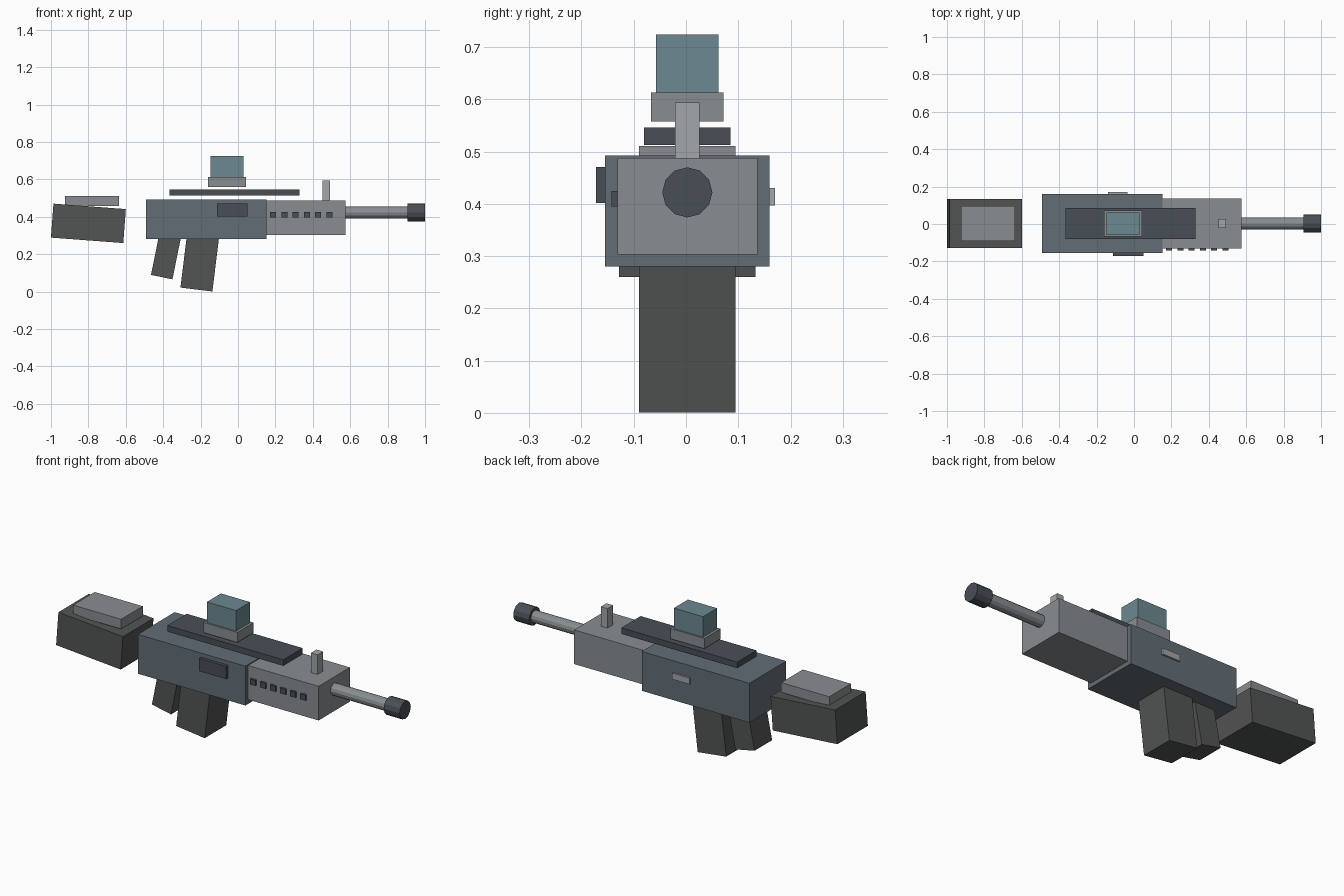
import bpy, bmesh
from math import radians
from mathutils import Matrix

if "Cube" in bpy.data.objects:
    bpy.data.objects.remove(bpy.data.objects["Cube"])

YC = 0.0025  # mid-plane of the body


def material(name, rgb):
    m = bpy.data.materials.new(name)
    m.diffuse_color = (*rgb, 1)
    m.use_nodes = True
    m.node_tree.nodes["Principled BSDF"].inputs["Base Color"].default_value = m.diffuse_color
    return m


STEEL = material("steel_blue", (0.125, 0.155, 0.18))
GREY = material("mid_grey", (0.25, 0.27, 0.285))
LIGHT = material("light_grey", (0.36, 0.39, 0.40))
DARK = material("dark_metal", (0.065, 0.078, 0.092))
GRIP = material("dark_polymer", (0.085, 0.087, 0.087))
GLASS = material("glass_blue", (0.15, 0.25, 0.28))


def finish(name, bm, mat):
    mesh = bpy.data.meshes.new(name)
    bm.to_mesh(mesh)
    bm.free()
    mesh.materials.append(mat)
    obj = bpy.data.objects.new(name, mesh)
    bpy.context.collection.objects.link(obj)
    return obj


def block(name, centre, size, mat, tilt=0):
    bm = bmesh.new()
    bmesh.ops.create_cube(bm, size=1, matrix=Matrix.Diagonal((*size, 1)))
    obj = finish(name, bm, mat)
    obj.location = centre
    obj.rotation_euler.y = radians(tilt)
    return obj


def box(name, x, y, z, mat):
    spans = (x, y, z)
    return block(name, [(a + b) / 2 for a, b in spans],
                 [b - a for a, b in spans], mat)


def tube(name, x0, x1, z, radius, mat, sides=12):
    bm = bmesh.new()
    bmesh.ops.create_cone(bm, cap_ends=True, segments=sides, radius1=radius,
                          radius2=radius, depth=x1 - x0)
    obj = finish(name, bm, mat)
    obj.location = ((x0 + x1) / 2, YC, z)
    obj.rotation_euler.y = radians(90)
    return obj


def mid(half):
    return (YC - half, YC + half)


# Body
box("receiver", (-0.492, 0.153), mid(0.1575), (0.28, 0.493), STEEL)
box("handguard", (0.15, 0.575), mid(0.134), (0.303, 0.488), GREY)

# Barrel and muzzle
tube("barrel", 0.55, 0.92, 0.422, 0.032, GREY)
tube("muzzle", 0.905, 1.0, 0.422, 0.048, DARK)

# Rail, scope and front sight
box("top_rail", (-0.367, 0.328), mid(0.083), (0.513, 0.546), DARK)
box("scope_mount", (-0.16, 0.043), mid(0.0695), (0.558, 0.613), GREY)
box("scope_glass", (-0.146, 0.029), mid(0.06), (0.61, 0.724), GLASS)
box("front_sight", (0.452, 0.492), mid(0.0235), (0.484, 0.594), LIGHT)

# Side details
box("ejection_port", (-0.112, 0.05), (-0.172, -0.145), (0.402, 0.471), DARK)
box("charging_handle", (-0.14, -0.034), (0.15, 0.17), (0.397, 0.43), LIGHT)
for i in range(6):
    x = 0.188 + i * 0.06
    box(f"vent_{i + 1}", (x - 0.016, x + 0.016), (-0.143, -0.125),
        (0.395, 0.425), DARK)

# Magazine, grip and stock are tilted blocks
block("magazine", (-0.204, YC, 0.16), (0.172, 0.185, 0.3), GRIP, 7)
block("pistol_grip", (-0.384, YC, 0.195), (0.117, 0.15, 0.24), GRIP, 11.5)
block("stock", (-0.80, YC, 0.365), (0.388, 0.261, 0.182), GRIP, 4.3)
box("cheek_pad", (-0.925, -0.637), mid(0.0925), (0.458, 0.511), GREY)
